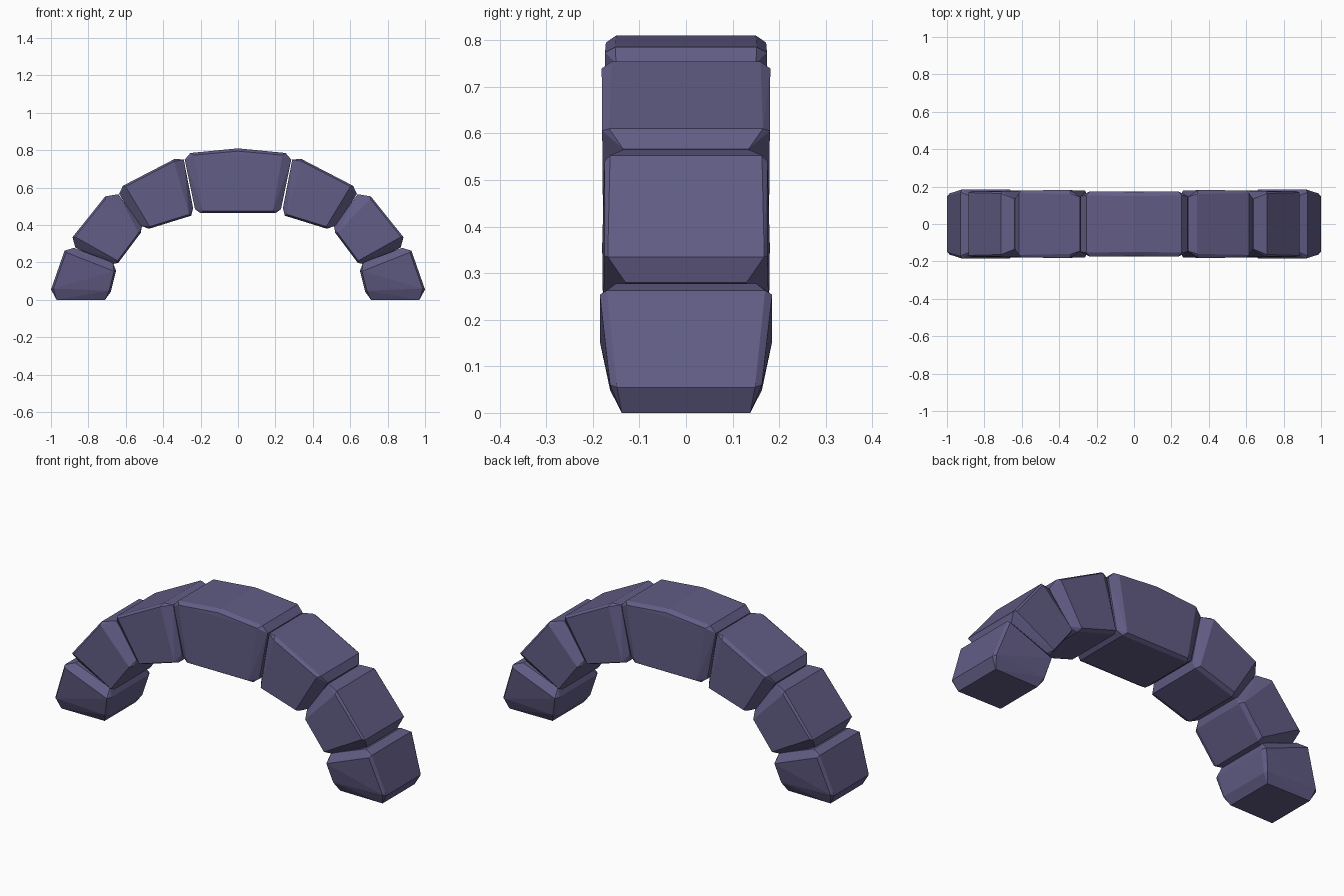
import bpy, bmesh, math
from mathutils import Vector

if "Cube" in bpy.data.objects:
    bpy.data.objects.remove(bpy.data.objects["Cube"])

stone = bpy.data.materials.new("dusky purple stone")
stone.diffuse_color = (0.122, 0.109, 0.238, 1)
stone.use_nodes = True
stone.node_tree.nodes["Principled BSDF"].inputs["Base Color"].default_value = stone.diffuse_color


def make_block(name, corners, top_ridge=None, mirror=False):
    """Chamfered wedge stone: each corner is (face xz, joint xz, face y, joint y, cap y)."""
    sx = -1 if mirror else 1
    centre = sum((Vector(c[0]) for c in corners), Vector((0, 0))) / len(corners)
    pts = []
    for face, joint, fy, jy, cy in corners:
        cap = Vector(face).lerp(centre, 0.07)      # front/back face corner
        for s in (-1, 1):
            pts += [(sx * face[0], s * fy, face[1]),
                    (sx * joint[0], s * jy, joint[1]),
                    (sx * cap.x, s * cy, cap.y)]
    if top_ridge:
        z, fy, cap_z, cy = top_ridge
        for s in (-1, 1):
            pts += [(0, s * fy, z), (0, s * cy, cap_z)]
    bm = bmesh.new()
    for p in pts:
        bm.verts.new(p)
    res = bmesh.ops.convex_hull(bm, input=bm.verts[:])
    loose = [v for v in bm.verts if not v.link_faces]
    bmesh.ops.delete(bm, geom=loose, context='VERTS')
    bmesh.ops.dissolve_limit(bm, angle_limit=math.radians(2),
                             verts=bm.verts[:], edges=bm.edges[:])
    bmesh.ops.recalc_face_normals(bm, faces=bm.faces[:])
    me = bpy.data.meshes.new(name)
    bm.to_mesh(me)
    bm.free()
    me.materials.append(stone)
    ob = bpy.data.objects.new(name, me)
    bpy.context.collection.objects.link(ob)


# keystone at the crown, with a slight ridge on top
make_block("keystone", [
    ((-0.255, 0.785), (-0.285, 0.75), 0.152, 0.15, 0.174),
    ((0.255, 0.785), (0.285, 0.75), 0.152, 0.15, 0.174),
    ((0.20, 0.463), (0.23, 0.485), 0.155, 0.145, 0.174),
    ((-0.20, 0.463), (-0.23, 0.485), 0.155, 0.145, 0.174),
], top_ridge=(0.81, 0.15, 0.795, 0.172))

# side stones: outer top, outer bottom, inner bottom, inner top
side_blocks = {
    "upper_stone": [
        ((0.337, 0.754), (0.29, 0.75), 0.16, 0.145, 0.181),
        ((0.615, 0.61), (0.636, 0.567), 0.165, 0.135, 0.18),
        ((0.476, 0.38), (0.53, 0.40), 0.155, 0.135, 0.178),
        ((0.25, 0.45), (0.24, 0.49), 0.155, 0.14, 0.178)],
    "middle_stone": [
        ((0.71, 0.553), (0.64, 0.565), 0.163, 0.135, 0.175),
        ((0.885, 0.335), (0.87, 0.28), 0.168, 0.13, 0.175),
        ((0.64, 0.198), (0.69, 0.187), 0.155, 0.13, 0.178),
        ((0.52, 0.358), (0.513, 0.396), 0.155, 0.135, 0.18)],
    "foot_stone": [
        ((0.927, 0.263), (0.877, 0.278), 0.17, 0.15, 0.185),
        ((1.0, 0.055), (0.97, 0.0), 0.148, 0.138, 0.163),
        ((0.68, 0.043), (0.711, 0.0), 0.145, 0.135, 0.163),
        ((0.652, 0.155), (0.668, 0.198), 0.16, 0.15, 0.185)],
}
for name, corners in side_blocks.items():
    make_block(name + "_right", corners)
    make_block(name + "_left", corners, mirror=True)
